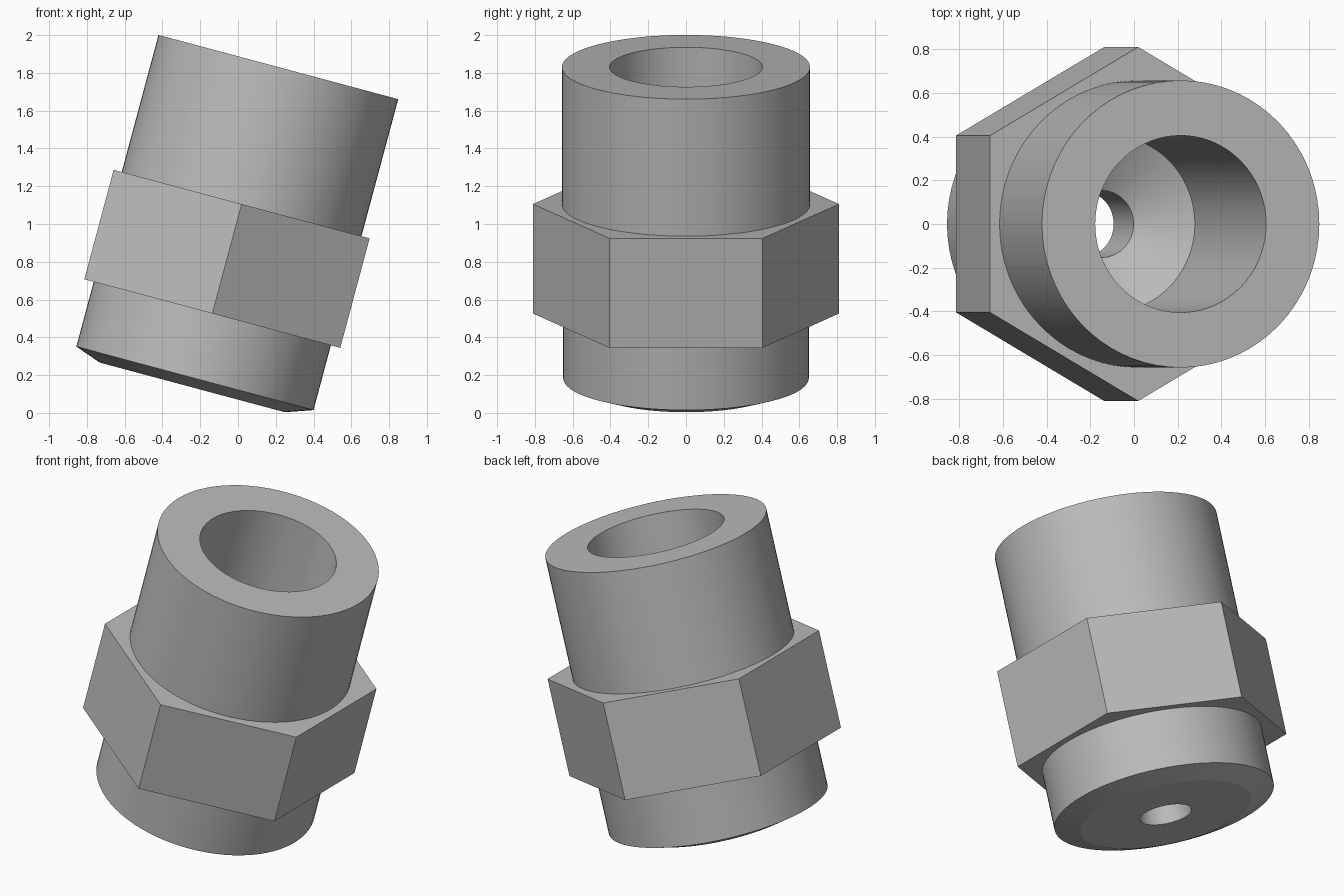
import bpy
import bmesh
from math import sin, cos, pi, radians
from mathutils import Matrix

if "Cube" in bpy.data.objects:
    bpy.data.objects.remove(bpy.data.objects["Cube"], do_unlink=True)

GREY = (0.5, 0.5, 0.5, 1)
metal = bpy.data.materials.new("grey metal")
metal.use_nodes = True
metal.diffuse_color = GREY
metal.node_tree.nodes["Principled BSDF"].inputs["Base Color"].default_value = GREY

# The whole fitting leans toward +x
LEAN = Matrix.Translation((-0.228, 0, 0.183)) @ Matrix.Rotation(radians(15), 4, "Y")


def lathe(name, profile, sides, start=0.0):
    """Revolve a closed (radius, height) profile around the leaning axis."""
    bm = bmesh.new()
    rings = []
    for i in range(sides):
        a = start + 2 * pi * i / sides
        rings.append([bm.verts.new((r * cos(a), r * sin(a), h)) for r, h in profile])
    n = len(profile)
    for i in range(sides):
        p, q = rings[i], rings[(i + 1) % sides]
        for j in range(n):
            k = (j + 1) % n
            bm.faces.new((p[j], q[j], q[k], p[k]))
    bmesh.ops.recalc_face_normals(bm, faces=bm.faces)
    mesh = bpy.data.meshes.new(name)
    bm.to_mesh(mesh)
    bm.free()
    mesh.materials.append(metal)
    obj = bpy.data.objects.new(name, mesh)
    obj.matrix_world = LEAN
    bpy.context.collection.objects.link(obj)
    return obj


# Sleeve with chamfered foot, wide bore, conical seat and narrow through hole
body = lathe("bored_body", [
    (0.153, -0.05), (0.507, -0.05), (0.65, 0), (0.65, 0.65), (0.657, 0.65),
    (0.657, 1.706), (0.405, 1.706), (0.405, 0.446), (0.153, 0.305)], 72)
bpy.ops.object.select_all(action="DESELECT")
body.select_set(True)
bpy.context.view_layer.objects.active = body
bpy.ops.object.shade_smooth_by_angle(angle=radians(15))

# Six-sided wrench collar with corners toward front and back
lathe("hex_collar", [(0.6, 0.355), (0.81, 0.355), (0.81, 0.955), (0.6, 0.955)], 6, pi / 2)
